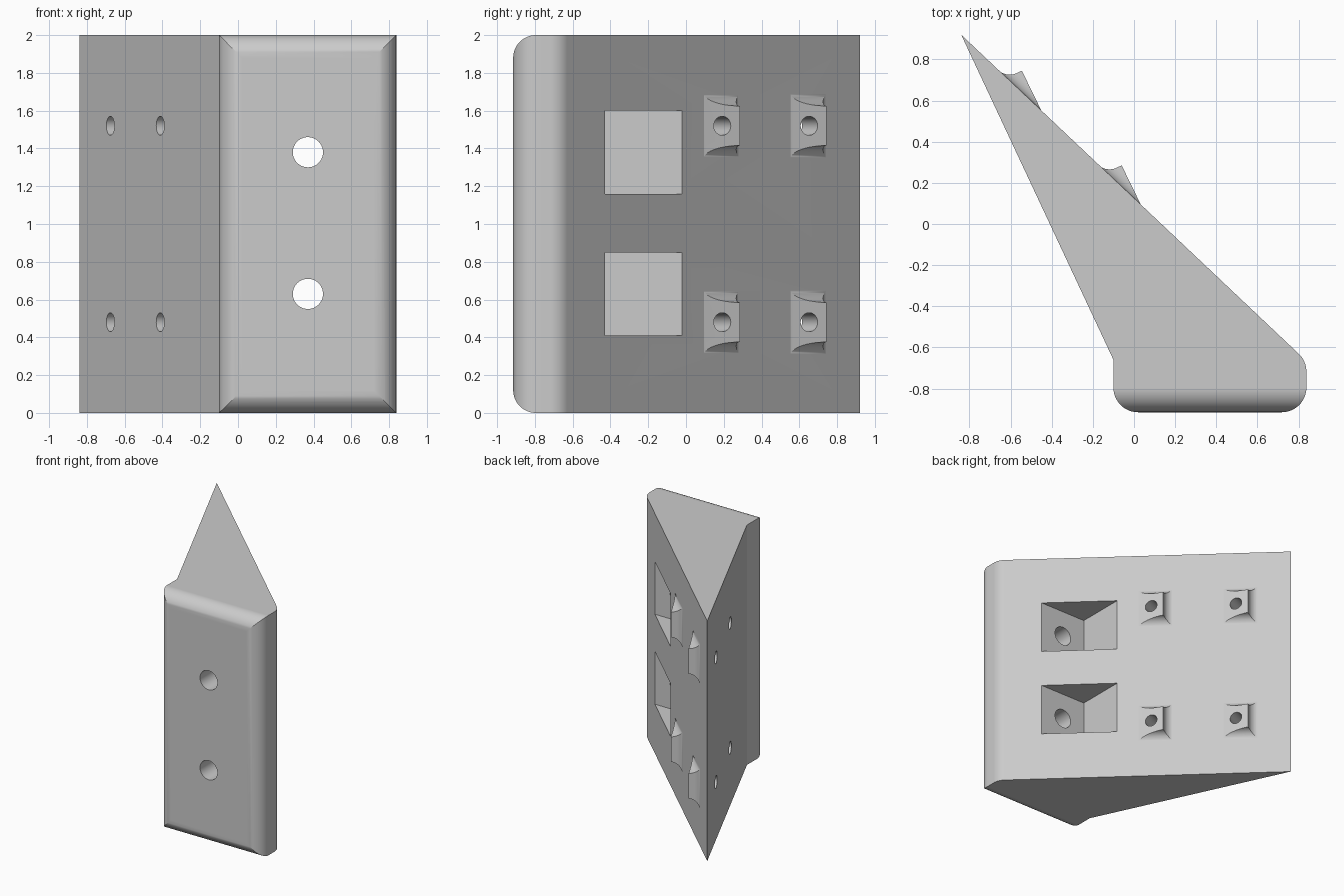
import bpy, bmesh, math
from mathutils import Matrix, Vector

cube = bpy.data.objects.get("Cube")
if cube:
    bpy.data.objects.remove(cube, do_unlink=True)

grey = bpy.data.materials.new("light grey")
grey.use_nodes = True
grey.diffuse_color = (0.6, 0.6, 0.6, 1)
grey.node_tree.nodes["Principled BSDF"].inputs["Base Color"].default_value = (0.6, 0.6, 0.6, 1)


def rounded(points, steps=12):
    """Outline from (x, y) or (x, y, radius) corners."""
    out = []
    for i, pt in enumerate(points):
        p = Vector(pt[:2])
        if len(pt) == 2:
            out.append(p)
            continue
        a = (Vector(points[i - 1][:2]) - p).normalized()
        b = (Vector(points[(i + 1) % len(points)][:2]) - p).normalized()
        half = a.angle(b) / 2
        reach = pt[2] / math.tan(half)
        centre = p + (a + b).normalized() * pt[2] / math.sin(half)
        start = (p + a * reach - centre).normalized()
        end = (p + b * reach - centre).normalized()
        out += [centre + start.slerp(end, k / steps).normalized() * pt[2]
                for k in range(steps + 1)]
    return out


def finish(name, bm):
    bmesh.ops.recalc_face_normals(bm, faces=bm.faces)
    mesh = bpy.data.meshes.new(name)
    bm.to_mesh(mesh)
    bm.free()
    mesh.materials.append(grey)
    obj = bpy.data.objects.new(name, mesh)
    bpy.context.collection.objects.link(obj)
    return obj


def prism(name, outline, low, high, frame=Matrix.Identity(4)):
    bm = bmesh.new()
    rings = [[bm.verts.new(frame @ Vector((p.x, p.y, d))) for p in outline]
             for d in (low, high)]
    for ring in rings:
        bm.faces.new(ring)
    n = len(outline)
    for i in range(n):
        j = (i + 1) % n
        bm.faces.new((rings[0][i], rings[0][j], rings[1][j], rings[1][i]))
    return finish(name, bm)


def drill(name, start, end, radius):
    start, end = Vector(start), Vector(end)
    axis = end - start
    turn = axis.to_track_quat('Z', 'Y').to_matrix().to_4x4()
    bm = bmesh.new()
    bmesh.ops.create_cone(bm, cap_ends=True, segments=40, radius1=radius, radius2=radius,
                          depth=axis.length,
                          matrix=Matrix.Translation((start + end) / 2) @ turn)
    return finish(name, bm)


def combine(target, tool, operation):
    tool.hide_render = True
    mod = target.modifiers.new(operation, 'BOOLEAN')
    mod.operation, mod.object, mod.solver = operation, tool, 'EXACT'
    bpy.context.view_layer.objects.active = target
    bpy.ops.object.modifier_apply(modifier=mod.name)
    bpy.data.objects.remove(tool, do_unlink=True)


# Wedge body: plan outline crossed with a side outline, giving mitred round edges
R = 0.12
body = prism("wedge_bracket", rounded([
    (-0.84, 0.92), (-0.10, -0.66), (-0.10, -0.915, R),
    (0.838, -0.915, R), (0.838, -0.666, R)]), 0, 2)
side_frame = Matrix(((0, 0, 1, 0), (1, 0, 0, 0), (0, 1, 0, 0), (0, 0, 0, 1)))
combine(body, prism("edge_rounder", rounded([
    (-0.915, 0, R), (1.2, 0), (1.2, 2), (-0.915, 2, R)]), -1.2, 1.2, side_frame), 'INTERSECT')

# Flared bosses on the slanted back, each with an angled screw hole
normal = Vector((0.687, 0.727, 0)).normalized()
along = normal.cross(Vector((0, 0, 1)))
hole_axis = Vector((0.905, 0.426, 0))
boss_plan = rounded([(0.045, 0.07), (-0.06, 0.285), (-0.134, 0.25, 0.08),
                     (-0.207, 0.319), (-0.2, 0.2)])
flare = rounded([(0.12, -0.105), (-0.002, -0.105, 0.075), (-0.002, -0.25), (-0.05, -0.25),
                 (-0.05, 0.25), (-0.002, 0.25), (-0.002, 0.105, 0.075), (0.12, 0.105)])
spots = [Vector((x, y, z)) for x, y in ((0, 0), (-0.485, 0.46)) for z in (0.48, 1.52)]
for spot in spots:
    boss = prism("boss", boss_plan, -0.2, 0.2, Matrix.Translation(spot))
    origin = spot + Vector((-0.05, 0.173, 0))
    frame = Matrix((normal, (0, 0, 1), along)).transposed().to_4x4()
    combine(boss, prism("flare", flare, -0.3, 0.3, Matrix.Translation(origin) @ frame), 'INTERSECT')
    combine(body, boss, 'UNION')
for spot in spots:
    mouth = spot + Vector((-0.015, 0.192, 0))
    combine(body, drill("screw_hole", mouth + hole_axis * 0.1, mouth - hole_axis * 0.6, 0.05),
            'DIFFERENCE')

# Square pockets with bolt holes through the front
for z in (0.63, 1.38):
    pocket = rounded([(0.155, -0.43), (0.9, -0.43), (0.9, -0.02), (0.155, -0.02)])
    combine(body, prism("pocket", pocket, z - 0.22, z + 0.22), 'DIFFERENCE')
    combine(body, drill("bolt_hole", (0.37, -1.1, z), (0.37, -0.35, z), 0.08), 'DIFFERENCE')

# Smooth rounds, crisp edges
bpy.ops.object.select_all(action='DESELECT')
body.select_set(True)
bpy.context.view_layer.objects.active = body
bpy.ops.object.shade_smooth_by_angle(angle=math.radians(25))
weighted = body.modifiers.new("even_shading", 'WEIGHTED_NORMAL')
weighted.keep_sharp = True
